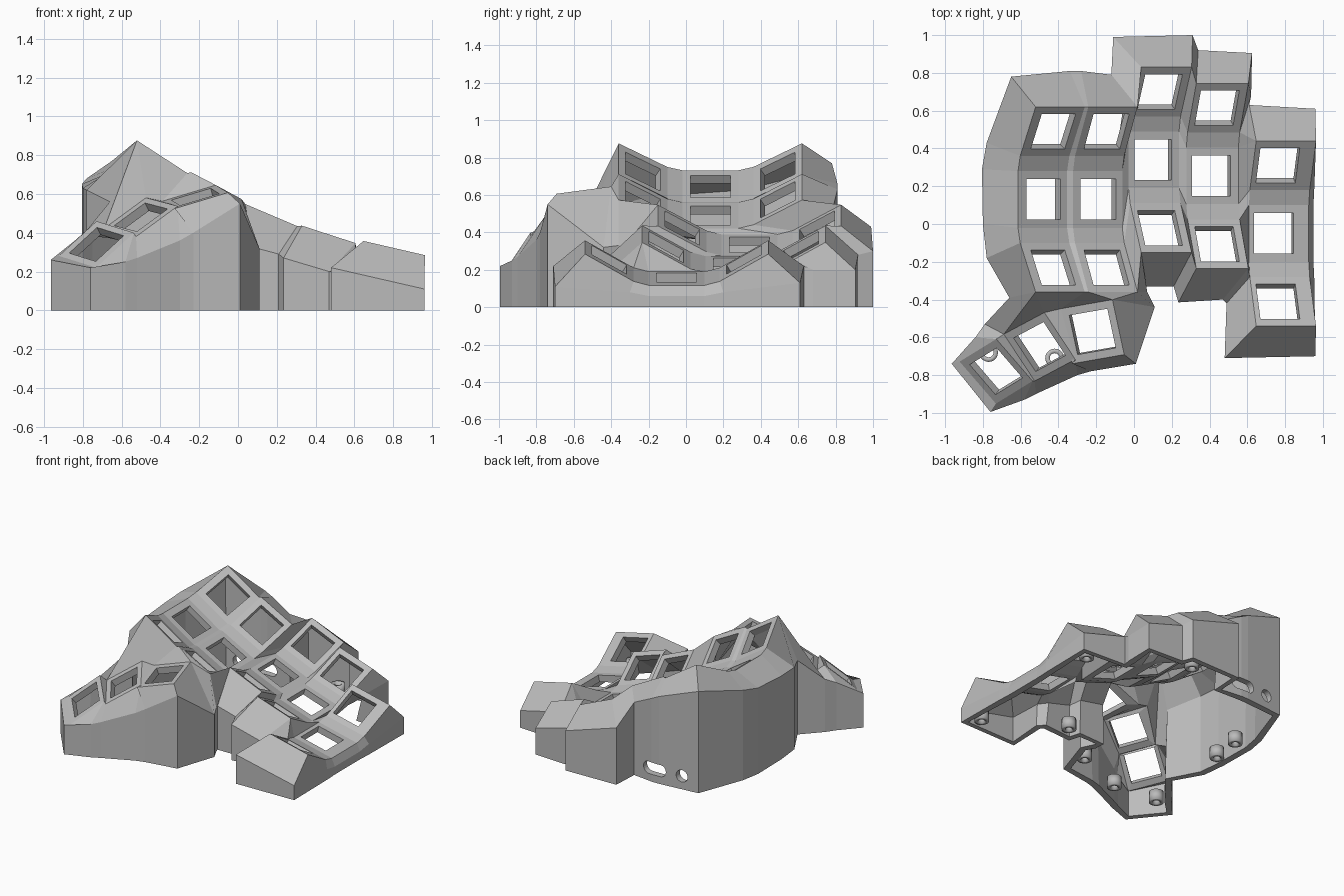
import bpy, bmesh, math
from mathutils import Vector

cube = bpy.data.objects.get("Cube")
if cube:
    bpy.data.objects.remove(cube)

grey = bpy.data.materials.new("light_grey")
grey.use_nodes = True
grey.diffuse_color = (0.5, 0.5, 0.5, 1)
grey.node_tree.nodes["Principled BSDF"].inputs["Base Color"].default_value = (0.5, 0.5, 0.5, 1)

bm = bmesh.new()
corner = {}                      # named plate corners, such as "A0.bl"
HOLE, HALF, RADIUS, CURL = 0.107, 0.15, 0.72, 30
SIDES = ("bl", "br", "fr", "fl")


def face(*verts):
    bm.faces.new([corner[v] if isinstance(v, str) else v for v in verts])


def plate(name, centre, ax, ay, left=HALF, right=HALF):
    """Square key plate with an open square hole."""
    def ring(l, r, h):
        return [bm.verts.new(centre + ax * x + ay * y)
                for x, y in ((-l, h), (r, h), (r, -h), (-l, -h))]
    outer, inner = ring(left, right, HALF), ring(HOLE, HOLE, HOLE)
    for i in range(4):
        j = (i + 1) % 4
        face(outer[i], outer[j], inner[j], inner[i])
        corner[name + "." + SIDES[i]] = outer[i]


# Finger columns: centre of the middle key, sideways tilt, half widths, first row
columns = {
    "A": ((-0.48, 0.13, 0.645), 33, 0.16, 0.15, 0),
    "B": ((-0.19, 0.13, 0.49), 28, 0.15, 0.145, 0),
    "C": ((0.10, 0.34, 0.335), 23, 0.14, 0.15, 0),
    "D": ((0.41, 0.255, 0.23), 18, 0.14, 0.15, 0),
    "E": ((0.74, -0.05, 0.16), 13, 0.135, 0.19, 1),
}
Y = Vector((0, 1, 0))
for name, (mid, tilt, left, right, first) in columns.items():
    t = math.radians(tilt)
    ax, up = Vector((math.cos(t), 0, -math.sin(t))), Vector((math.sin(t), 0, math.cos(t)))
    for r in range(3):
        a = math.radians(CURL * (1 - r))
        centre = Vector(mid) + Y * RADIUS * math.sin(a) + up * RADIUS * (1 - math.cos(a))
        plate(name + str(r + first), centre, ax, Y * math.cos(a) + up * math.sin(a), left, right)

# Thumb keys: centre, direction across, direction back
thumbs = [((-0.73, -0.78, 0.34), (0.13, 0.08, 0.12), (-0.11, 0.15, 0.05)),
          ((-0.50, -0.65, 0.48), (0.15, 0.08, 0.11), (-0.10, 0.18, 0.04)),
          ((-0.22, -0.57, 0.585), (0.20, 0.035, 0.06), (-0.03, 0.20, 0.03))]
for i, (c, ax, ay) in enumerate(thumbs):
    ax, ay = Vector(ax).normalized(), Vector(ay)
    ay = (ay - ax * ay.dot(ax)).normalized()
    plate("T" + str(i), Vector(c), ax, ay, 0.145, 0.145)


# Webs between neighbouring plates, wherever the plates exist
def web(*names):
    found = [n for n in names if n in corner]
    if len(found) >= 3:
        face(*found)


order = "ABCDE"
for i, c in enumerate(order):
    for r in range(4):
        here, below = c + str(r), c + str(r + 1)
        web(here + ".fl", here + ".fr", below + ".br", below + ".bl")
        if i < 4:
            side, diag = order[i + 1] + str(r), order[i + 1] + str(r + 1)
            web(here + ".br", side + ".bl", side + ".fl", here + ".fr")
            web(here + ".fr", side + ".fl", diag + ".bl", below + ".br")
for a, b in (("T0", "T1"), ("T1", "T2")):
    web(a + ".br", b + ".bl", b + ".fl", a + ".fr")
face("T1.bl", "T1.br", "A2.fl")
face("T1.br", "T2.bl", "A2.fr", "A2.fl")
face("T2.bl", "T2.br", "B2.fl", "A2.fr")
face("T2.br", "B2.fr", "B2.fl")

# Skirt: each rim corner slopes to a shoulder point, then drops to the floor
skirt = {
    "A0.bl": (-0.65, 0.78, 0.77), "A0.br": (-0.34, 0.81, 0.66), "B0.bl": (-0.28, 0.81, 0.63),
    "B0.br": (-0.12, 0.79, 0.55), "C0.bl": (-0.11, 0.99, 0.43), "C0.br": (0.31, 1.0, 0.30),
    "D0.bl": (0.34, 0.92, 0.28), "D0.br": (0.625, 0.905, 0.2), "D0.fr": (0.62, 0.68, 0.2),
    "E1.bl": (0.61, 0.63, 0.22), "E1.br": (0.96, 0.61, 0.13), "E1.fr": (0.955, 0.2, 0.08),
    "E2.br": (0.95, 0.1, 0.06), "E2.fr": (0.95, -0.2, 0.06), "E3.br": (0.955, -0.3, 0.08),
    "E3.fr": (0.96, -0.70, 0.11), "E3.fl": (0.48, -0.71, 0.22), "E3.bl": (0.49, -0.42, 0.2),
    "D2.fr": (0.47, -0.40, 0.2), "D2.fl": (0.235, -0.415, 0.27), "C2.fr": (0.21, -0.33, 0.29),
    "C2.fl": (0.06, -0.33, 0.33), "B2.fr": (0.07, -0.36, 0.33), "T2.br": (0.11, -0.44, 0.32),
    "T2.fr": (0.01, -0.74, 0.55), "T2.fl": (-0.23, -0.78, 0.4), "T1.fr": (-0.30, -0.80, 0.36),
    "T1.fl": (-0.52, -0.90, 0.27), "T0.fr": (-0.58, -0.93, 0.25), "T0.fl": (-0.76, -0.995, 0.22),
    "T0.bl": (-0.965, -0.74, 0.26), "T0.br": (-0.84, -0.6, 0.36), "T1.bl": (-0.79, -0.53, 0.4),
    "A2.fl": (-0.66, -0.39, 0.56), "A2.bl": (-0.78, -0.18, 0.62), "A1.fl": (-0.80, 0.0, 0.63),
    "A1.bl": (-0.805, 0.29, 0.65), "A0.fl": (-0.78, 0.43, 0.68),
}
rim = [corner[k] for k in skirt]
shoulder = [bm.verts.new(p) for p in skirt.values()]
floor = [bm.verts.new((p[0], p[1], 0)) for p in skirt.values()]
for i in range(len(rim)):
    j = (i + 1) % len(rim)
    face(rim[i], rim[j], shoulder[j], shoulder[i])
    face(shoulder[i], shoulder[j], floor[j], floor[i])

bmesh.ops.recalc_face_normals(bm, faces=bm.faces[:])
if sum(f.normal.z * f.calc_area() for f in bm.faces) < 0:
    bmesh.ops.reverse_faces(bm, faces=bm.faces[:])
mesh = bpy.data.meshes.new("keyboard_shell")
bm.to_mesh(mesh)
bm.free()
shell = bpy.data.objects.new("keyboard_shell", mesh)
bpy.context.collection.objects.link(shell)
mesh.materials.append(grey)
thick = shell.modifiers.new("thickness", 'SOLIDIFY')
thick.thickness, thick.offset = 0.05, -1


# Cable openings in the back wall
def cutter(name, x, stretch):
    bpy.ops.mesh.primitive_cylinder_add(vertices=24, radius=0.045, depth=0.3,
                                        location=(x, 0.79, 0.1), rotation=(math.pi / 2, 0, 0))
    ob = bpy.context.object
    ob.name = name
    for v in ob.data.vertices:
        v.co.x += math.copysign(stretch, v.co.x)
    ob.hide_render = True
    ob.display_type = 'WIRE'
    ob.hide_set(True)
    cut = shell.modifiers.new(name, 'BOOLEAN')
    cut.object, cut.operation, cut.solver = ob, 'DIFFERENCE', 'EXACT'


cutter("slot_cutter", -0.30, 0.05)
cutter("socket_cutter", -0.52, 0)

# Screw bosses standing on the floor inside the walls
for i, (x, y) in enumerate([(-0.77, -0.68), (-0.42, -0.71), (-0.02, -0.55), (-0.70, 0.05),
                            (-0.67, 0.28), (0.22, 0.88), (0.86, 0.52), (0.86, -0.60), (0.33, -0.30)]):
    bpy.ops.mesh.primitive_cylinder_add(vertices=20, radius=0.05, depth=0.08,
                                        end_fill_type='NOTHING', location=(x, y, 0.04))
    boss = bpy.context.object
    boss.name = "screw_boss_" + str(i + 1)
    boss.data.materials.append(grey)
    tube = boss.modifiers.new("tube_wall", 'SOLIDIFY')
    tube.thickness, tube.offset = 0.024, -1
    bpy.ops.object.shade_smooth_by_angle()
